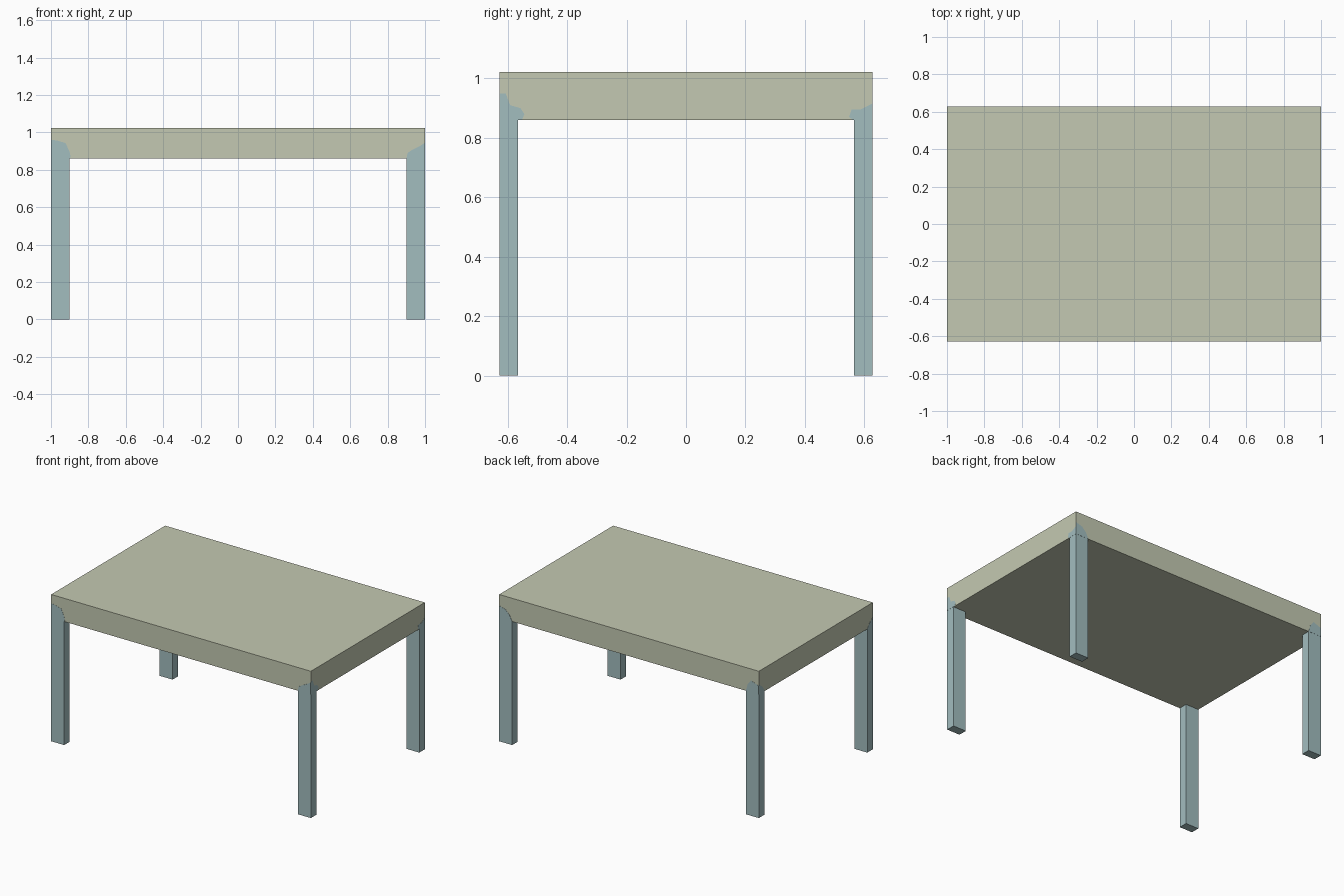
import bpy, bmesh
from mathutils import Vector

if "Cube" in bpy.data.objects:
    bpy.data.objects.remove(bpy.data.objects["Cube"])

HX, HY = 1.0, 0.627          # half sizes of the table
Z0, Z1 = 0.86, 1.022         # underside and upper side of the slab
LX, LY = 0.10, 0.061         # leg thickness


def material(name, rgb):
    m = bpy.data.materials.new(name)
    m.diffuse_color = (*rgb, 1.0)
    m.use_nodes = True
    m.node_tree.nodes["Principled BSDF"].inputs["Base Color"].default_value = m.diffuse_color
    return m


olive = material("pale_olive", (0.552, 0.584, 0.445))
blue = material("dusty_blue", (0.361, 0.509, 0.521))


def finish(bm, name, mat):
    bmesh.ops.recalc_face_normals(bm, faces=bm.faces)
    mesh = bpy.data.meshes.new(name)
    bm.to_mesh(mesh)
    bm.free()
    mesh.materials.append(mat)
    ob = bpy.data.objects.new(name, mesh)
    bpy.context.collection.objects.link(ob)
    return ob


def box(name, lo, hi, mat):
    bm = bmesh.new()
    bmesh.ops.create_cube(bm, size=1)
    lo, hi = Vector(lo), Vector(hi)
    for v in bm.verts:
        v.co = (lo + hi) / 2 + v.co * (hi - lo)
    return finish(bm, name, mat)


def plate(name, points, depth):
    """Thin painted patch: outline extruded by a small depth."""
    bm = bmesh.new()
    face = bm.faces.new([bm.verts.new(p) for p in points])
    ext = bmesh.ops.extrude_face_region(bm, geom=[face])
    moved = [g for g in ext["geom"] if isinstance(g, bmesh.types.BMVert)]
    bmesh.ops.translate(bm, verts=moved, vec=depth)
    return finish(bm, name, blue)


# Slab
box("table_top", (-HX, -HY, Z0), (HX, HY, Z1), olive)

# Patch outlines per corner: (distance from corner, height)
# first on the long side, then on the short side
patches = {
    (-1, -1): ([(0, .96), (.03, .957), (.078, .943), (.10, .895), (.105, .87), (.10, Z0)],
               [(0, .92), (.04, .89), (.063, Z0)]),
    (1, -1): ([(0, .945), (.03, .925), (.07, .905), (.093, .89), (.10, Z0)],
              [(0, .95), (.02, .95), (.035, .91), (.07, .90), (.083, .88), (.075, Z0)]),
    (1, 1): ([(0, .945), (.05, .93), (.08, .90), (.10, Z0)],
             [(0, .915), (.04, .895), (.07, .895), (.078, .87), (.065, Z0)]),
    (-1, 1): ([(0, .92), (.06, .942), (.085, .91), (.10, Z0)],
              [(0, .93), (.04, .90), (.063, Z0)]),
}

T = 0.001  # how far the patches stand proud
for (sx, sy), (long_side, short_side) in patches.items():
    tag = ("front" if sy < 0 else "back") + ("_left" if sx < 0 else "_right")
    # Leg
    xs = sorted((sx * HX, sx * (HX - LX)))
    ys = sorted((sy * HY, sy * (HY - LY)))
    box(tag + "_leg", (xs[0], ys[0], 0), (xs[1], ys[1], Z0), blue)
    # Painted patches above the leg
    plate(tag + "_long_patch",
          [(sx * (HX - u), sy * (HY + T), z) for u, z in long_side + [(0, Z0)]],
          (0, -sy * 3 * T, 0))
    plate(tag + "_short_patch",
          [(sx * (HX + T), sy * (HY - u), z) for u, z in short_side + [(0, Z0)]],
          (-sx * 3 * T, 0, 0))
